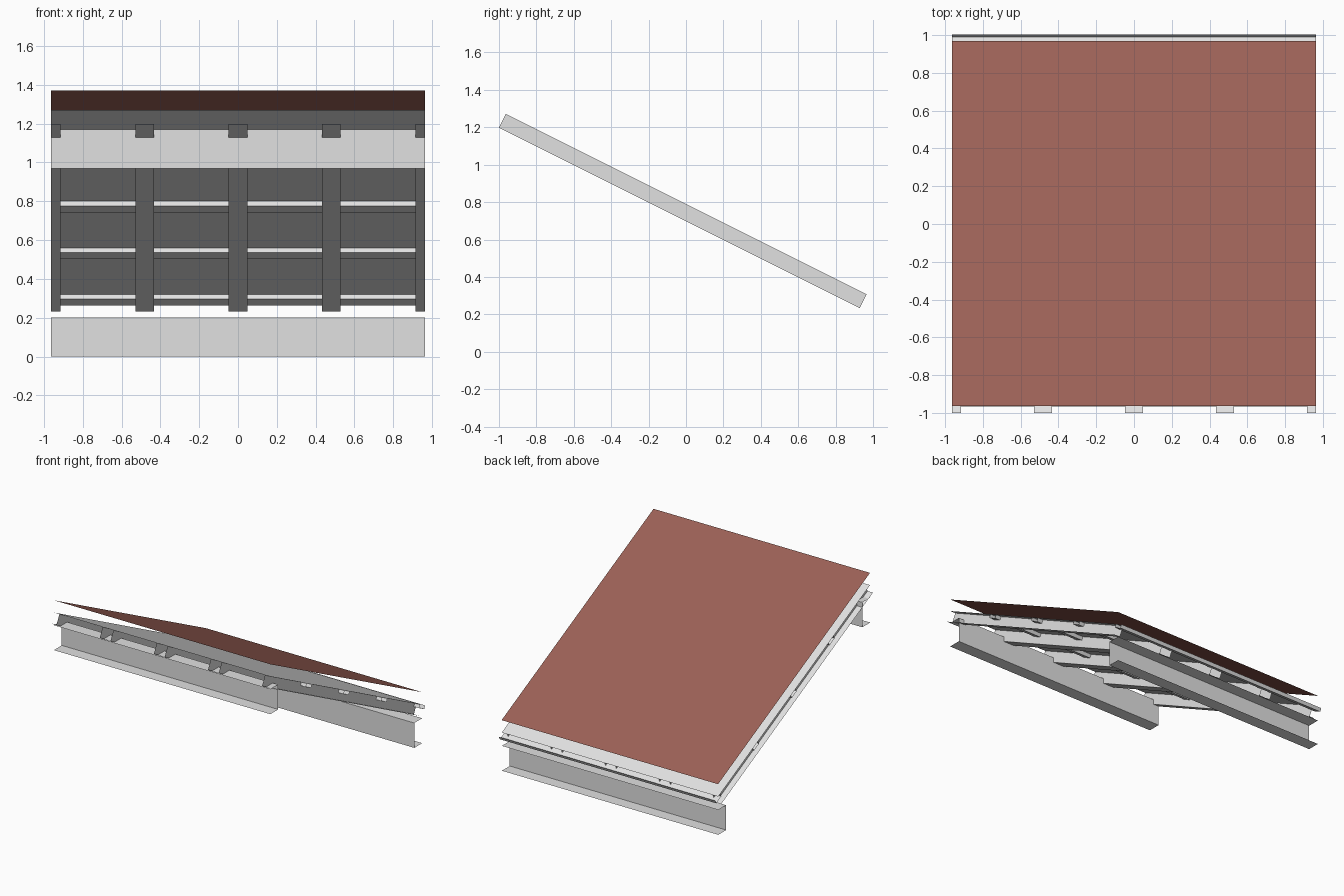
import bpy
from mathutils import Vector

if "Cube" in bpy.data.objects:
    bpy.data.objects.remove(bpy.data.objects["Cube"])

HALF_X = 0.963
SLOPE = Vector((0, 2, -1)).normalized()    # down the roof, towards the back
NORMAL = Vector((0, 1, 2)).normalized()    # up out of the roof
EAVE = Vector((0, -0.963, 1.2715))         # front end of the deck line
LENGTH = 2.156                             # deck length along the slope


def material(name, rgb):
    m = bpy.data.materials.new(name)
    m.diffuse_color = (*rgb, 1)
    m.use_nodes = True
    m.node_tree.nodes["Principled BSDF"].inputs["Base Color"].default_value = m.diffuse_color
    return m


steel = material("light_grey_steel", (0.75, 0.75, 0.75))
red = material("roof_red", (0.33, 0.118, 0.093))


def sweep(name, profile, direction, mat):
    """Sheet-metal part: an open profile of 3D points swept along a vector."""
    n = len(profile)
    verts = [Vector(p) for p in profile]
    verts += [p + direction for p in verts]
    faces = [(i, i + 1, i + 1 + n, i + n) for i in range(n - 1)]
    mesh = bpy.data.meshes.new(name)
    mesh.from_pydata(verts, [], faces)
    mesh.materials.append(mat)
    obj = bpy.data.objects.new(name, mesh)
    bpy.context.collection.objects.link(obj)
    return obj


def roof_point(x, s, t):
    """x across, s down the slope, t above the deck."""
    return EAVE + Vector((x, 0, 0)) + SLOPE * s + NORMAL * t


across = Vector((2 * HALF_X, 0, 0))

# Support beams: C channels opening outwards, high at the front, low at the back
for name, side, z in (("front_beam", -1, 0.97), ("back_beam", 1, 0.0)):
    web, lip = side * 0.865, side * 0.965
    sweep(name, [(-HALF_X, y, h) for y, h in
                 ((lip, z), (web, z), (web, z + 0.2), (lip, z + 0.2))], across, steel)

# Rafters: U channels open at the top, the outer two cut in half
W, D = 0.048, 0.083
for i in range(5):
    c = (i - 2) * HALF_X / 2
    pts = [(c - W, 0), (c - W, -D), (c + W, -D), (c + W, 0)]
    if i == 0:
        pts = [(c, -D)] + pts[2:]
    elif i == 4:
        pts = pts[:2] + [(c, -D)]
    sweep(f"rafter_{i + 1}", [roof_point(x, 0, t) for x, t in pts], SLOPE * LENGTH, steel)

# Battens: shallow U channels across the rafters, just under the deck
for i in range(4):
    s = 0.517 + i * 0.5366
    pts = [(s, 0), (s, -0.028), (s + 0.072, -0.028), (s + 0.072, 0)]
    sweep(f"batten_{i + 1}", [roof_point(-HALF_X, a, t) for a, t in pts], across, steel)

# Deck sheet lying on the rafters
sweep("deck_sheet", [roof_point(-HALF_X, LENGTH, 0), roof_point(-HALF_X, 0, 0)],
      -(-across), steel).data.flip_normals()

# Red roof covering floating above the deck
sweep("roof_covering", [(-HALF_X, -0.963, 1.37), (-HALF_X, 0.968, 0.408)],
      across, red).data.flip_normals()

# Turn both sheets so that they face upwards
for name in ("deck_sheet", "roof_covering"):
    mesh = bpy.data.objects[name].data
    if mesh.polygons[0].normal.z < 0:
        mesh.flip_normals()
